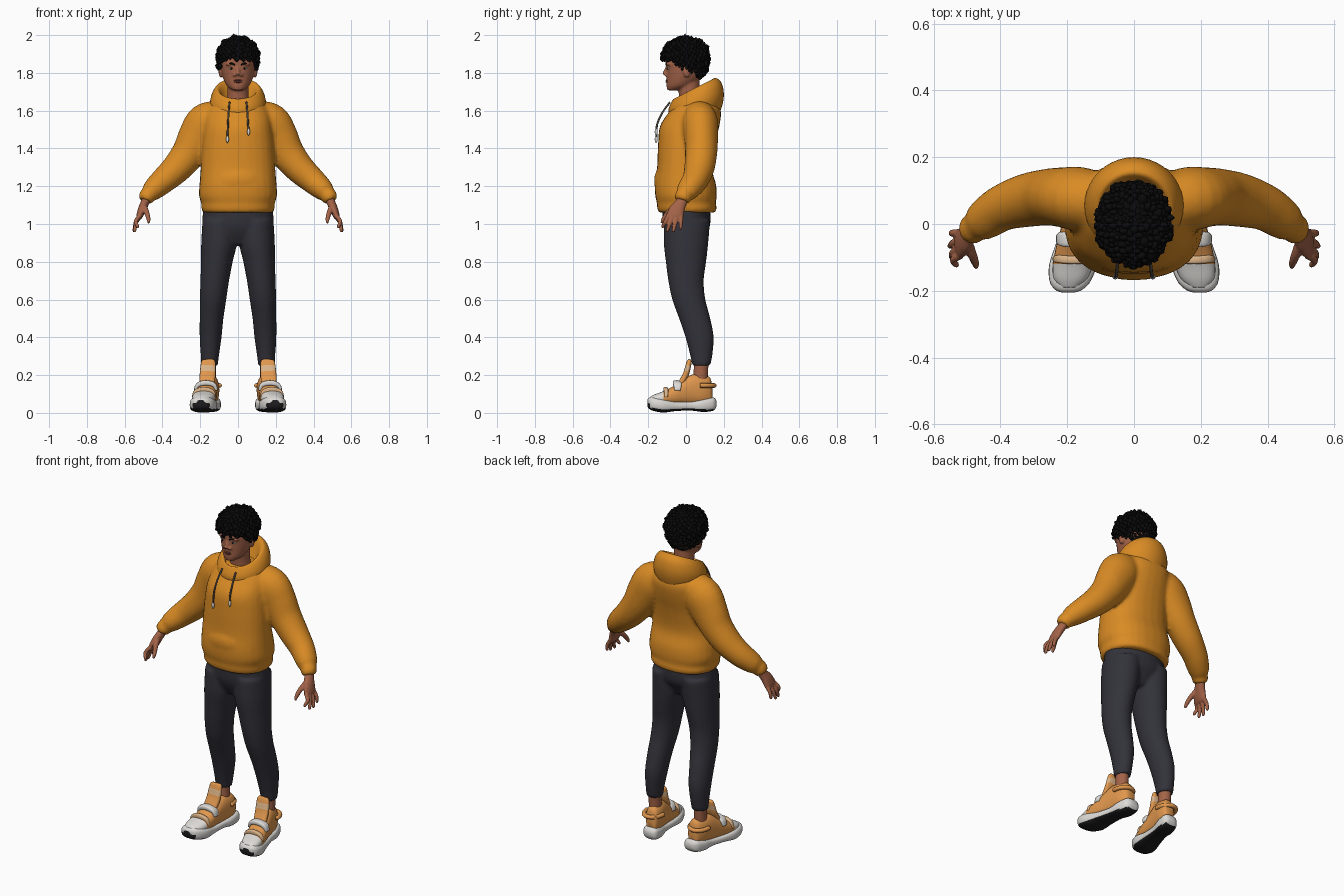
import bpy, bmesh, math, random
from mathutils import Vector, Matrix

random.seed(4)
if "Cube" in bpy.data.objects:
    bpy.data.objects.remove(bpy.data.objects["Cube"])


def material(name, r, g, b):
    m = bpy.data.materials.new(name)
    m.use_nodes = True
    m.diffuse_color = (r, g, b, 1)
    bsdf = m.node_tree.nodes["Principled BSDF"]
    bsdf.inputs["Base Color"].default_value = (r, g, b, 1)
    bsdf.inputs["Roughness"].default_value = 0.8
    return m


MUSTARD = material("mustard fabric", .70, .26, .018)
CHARCOAL = material("charcoal fabric", .032, .032, .042)
SKIN = material("brown skin", .37, .125, .065)
BLACK = material("black hair", .003, .003, .003)
WHITE = material("off white", .72, .70, .67)
ORANGE = material("shoe orange", .75, .31, .075)
RUBBER = material("black rubber", .012, .012, .014)
GREY = material("cord grey", .10, .085, .07)
LIPS = material("lip brown", .2, .055, .04)
TAN = material("tan trim", .72, .46, .25)


def catmull(a, b, c, d, t):
    return [.5 * (2*q + (r - p)*t + (2*p - 5*q + 4*r - s)*t*t + (3*q - p - 3*r + s)*t**3)
            for p, q, r, s in zip(a, b, c, d)]


def loft(bm, rings, axis=None, side=1, n=28, steps=4, power=2.0):
    """Closed skin over rings (x, y, z, half_u, half_v[, tilt])."""
    rings = [tuple(r) + (0,) * (6 - len(r)) for r in rings]
    ext = [rings[0]] + rings + [rings[-1]]
    path = [catmull(*ext[i:i + 4], k / steps) for i in range(len(rings) - 1) for k in range(steps)]
    path.append(rings[-1])
    loops = []
    for i, (x, y, z, a, b, tilt) in enumerate(path):
        if axis == "z":
            u, v = Vector((1, 0, 0)), Vector((0, 1, tilt))
        elif axis == "y":
            u, v = Vector((1, 0, 0)), Vector((0, 0, 1))
        else:
            t = Vector(path[min(i + 1, len(path) - 1)][:3]) - Vector(path[max(i - 1, 0)][:3])
            t.normalize()
            ref = Vector((0, 1, 0)) if abs(t.y) < .8 else Vector((1, 0, 0))
            u = (ref - t * ref.dot(t)).normalized()
            v = t.cross(u)
        loop = []
        for k in range(n):
            c, s = math.cos(math.tau * k / n), math.sin(math.tau * k / n)
            p = Vector((x, y, z))
            p += u * a * math.copysign(abs(c) ** (2 / power), c)
            p += v * b * math.copysign(abs(s) ** (2 / power), s)
            loop.append(bm.verts.new((p.x * side, p.y, p.z)))
        loops.append(loop)
    for l0, l1 in zip(loops, loops[1:]):
        for k in range(n):
            bm.faces.new((l0[k], l0[(k + 1) % n], l1[(k + 1) % n], l1[k]))
    bm.faces.new(loops[0])
    bm.faces.new(loops[-1])


def ball(bm, center, radii, subdiv=3, turn=Matrix()):
    m = Matrix.Translation(center) @ turn @ Matrix.Diagonal((*radii, 1))
    return bmesh.ops.create_icosphere(bm, subdivisions=subdiv, radius=1, matrix=m)["verts"]


def finish(name, bm, mats, voxel=0, smooth=0, mirror=False, rule=None):
    bmesh.ops.recalc_face_normals(bm, faces=bm.faces)
    for f in bm.faces:
        f.smooth = True
        if rule:
            f.material_index = rule(f.calc_center_median(), f.normal)
    me = bpy.data.meshes.new(name)
    bm.to_mesh(me)
    bm.free()
    for m in mats:
        me.materials.append(m)
    ob = bpy.data.objects.new(name, me)
    bpy.context.scene.collection.objects.link(ob)
    if voxel:
        mod = ob.modifiers.new("blend", "REMESH")
        mod.mode, mod.voxel_size, mod.use_smooth_shade = "VOXEL", voxel, True
    if smooth:
        mod = ob.modifiers.new("soften", "SMOOTH")
        mod.factor, mod.iterations = .5, smooth
    if mirror:
        mod = ob.modifiers.new("other side", "MIRROR")
        mod.use_mirror_merge = False
    return ob


# Hoodie body and sleeves blended into one surface
bm = bmesh.new()
loft(bm, [(0, .005, 1.06, .185, .15), (0, .005, 1.085, .195, .158), (0, .002, 1.11, .194, .156),
          (0, 0, 1.15, .207, .163), (0, -.003, 1.21, .204, .162), (0, -.008, 1.3, .197, .145),
          (0, .002, 1.42, .19, .15), (0, .02, 1.52, .18, .157), (0, .05, 1.6, .165, .135),
          (0, .055, 1.66, .12, .1)], "z", power=2.3)
ball(bm, (0, -.117, 1.23), (.125, .052, .078))
for s in (1, -1):
    loft(bm, [(.08, .065, 1.58, .08, .08), (.16, .075, 1.535, .095, .112), (.21, .08, 1.46, .09, .108),
              (.26, .08, 1.375, .085, .092), (.325, .07, 1.295, .08, .08), (.39, .05, 1.235, .07, .07),
              (.435, .022, 1.195, .064, .062), (.462, .002, 1.17, .056, .053), (.473, -.006, 1.16, .045, .043),
              (.482, -.014, 1.145, .046, .044), (.492, -.022, 1.122, .04, .037)], side=s)
finish("hoodie_body", bm, [MUSTARD], voxel=.011, smooth=4)

# Hood lying open behind the neck
bm = bmesh.new()
loft(bm, [(0, .06, 1.53, .06, .08, .1), (0, .055, 1.575, .125, .125, .15), (0, .055, 1.63, .148, .145, .3),
          (0, .05, 1.68, .14, .14, .45), (0, .045, 1.715, .118, .115, .5), (0, .04, 1.71, .1, .1, .5),
          (0, .035, 1.67, .08, .085, .4), (0, .03, 1.62, .06, .06, .3)], "z", n=40)
finish("hood", bm, [MUSTARD])

# Drawstrings with light tips
cords, tips = bmesh.new(), bmesh.new()
for s, end in ((-1, 1.46), (1, 1.5)):
    loft(cords, [(.045, -.085, 1.645, .005, .005), (.05, -.125, 1.59, .005, .005),
                 (.053, -.152, 1.53, .005, .005), (.056, -.157, end, .005, .005)], side=s, n=8)
    ball(tips, (.056 * s, -.158, end - .012), (.008, .008, .02), 2)
finish("drawstrings", cords, [GREY])
finish("drawstring_tips", tips, [WHITE])

# Trousers
bm = bmesh.new()
loft(bm, [(0, 0, 1.12, .18, .125), (0, .004, 1.0, .188, .125), (0, 0, .94, .15, .1), (0, 0, .89, .05, .07)], "z")
for s in (1, -1):
    loft(bm, [(.095, .005, 1.02, .093, .123), (.1, 0, .9, .095, .118), (.112, 0, .8, .084, .107),
              (.123, 0, .7, .076, .094), (.132, .015, .6, .07, .088), (.14, .046, .5, .063, .083),
              (.145, .072, .4, .058, .075), (.149, .081, .3, .048, .058), (.151, .081, .25, .045, .048)],
         "z", side=s)
finish("trousers", bm, [CHARCOAL], voxel=.01, smooth=4)

# Head, neck, nose and ears
bm = bmesh.new()
loft(bm, [(0, -.068, 1.708, .028, .03), (0, -.035, 1.73, .058, .068), (0, -.013, 1.77, .078, .09),
          (0, 0, 1.82, .09, .105), (0, 0, 1.87, .093, .108), (0, 0, 1.93, .085, .1), (0, 0, 1.965, .04, .05)], "z")
loft(bm, [(0, .035, 1.57, .075, .07), (0, .02, 1.67, .056, .056), (0, .01, 1.77, .058, .062)], "z")
loft(bm, [(0, -.095, 1.835, .009, .012), (0, -.108, 1.805, .011, .014), (0, -.115, 1.79, .016, .012)], "z", n=12)
for s in (1, -1):
    ball(bm, (.018 * s, -.104, 1.789), (.01, .012, .009), 2)
    ball(bm, (.092 * s, .005, 1.805), (.01, .02, .032), 2, Matrix.Rotation(s * .2, 4, "Z"))
    ball(bm, (.036 * s, -.086, 1.846), (.03, .02, .009), 2)
finish("head", bm, [SKIN], voxel=.006, smooth=2)

# Face details
eyes, iris, brows, lips = (bmesh.new() for _ in range(4))
for s in (1, -1):
    ball(eyes, (.036 * s, -.089, 1.824), (.014, .011, .006), 2)
    ball(iris, (.035 * s, -.097, 1.824), (.006, .005, .006), 2)
    loft(brows, [(.016, -.105, 1.842, .004, .004), (.036, -.103, 1.85, .005, .005),
                 (.06, -.087, 1.843, .003, .003)], side=s, n=8)
for z, h in ((1.761, .005), (1.752, .006)):
    ball(lips, (0, -.095, z), (.024, .014, h), 2)
finish("eyes", eyes, [WHITE])
finish("irises", iris, [BLACK])
finish("eyebrows", brows, [BLACK])
finish("lips", lips, [LIPS])


# Curly hair: a cap trimmed along the hairline, covered with curls
def above_hairline(p):
    return p.z > 1.812 - .5 * p.y


bm = bmesh.new()
cap = ball(bm, (0, 0, 1.88), (.105, .12, .11), 4)
bmesh.ops.delete(bm, geom=[v for v in cap if not above_hairline(v.co)], context="VERTS")
count = 420
for i in range(count):
    h = 1 - 2 * (i + .5) / count
    w, a = math.sqrt(1 - h * h), i * math.pi * (3 - math.sqrt(5))
    d = Vector((w * math.cos(a), w * math.sin(a), h))
    p = Vector((d.x * .105, d.y * .121, 1.88 + d.z * (.105 if h > 0 else .13)))
    if above_hairline(p):
        r = random.uniform(.01, .018)
        turn = Matrix.Rotation(random.uniform(0, 3), 4, random.choice("XYZ"))
        ball(bm, p + d * random.uniform(-.004, .006), (r, r * .7, r * 1.2), 1, turn)
finish("curly_hair", bm, [BLACK])

# Hands with four fingers and a thumb
bm = bmesh.new()
loft(bm, [(.475, -.005, 1.16, .03, .025), (.492, -.025, 1.115, .03, .023), (.507, -.046, 1.08, .04, .022),
          (.52, -.058, 1.045, .045, .018), (.526, -.06, 1.028, .038, .012)])
for y, tx, ty, tz in ((-.093, .532, -.122, .978), (-.071, .546, -.098, .958),
                      (-.048, .55, -.066, .957), (-.026, .546, -.028, .972)):
    mid = (.541, (y + ty) / 2, (1.04 + tz) / 2 + .006)
    loft(bm, [(.518, y, 1.045, .012, .012), (*mid, .011, .011), (tx, ty, tz + .01, .009, .009),
              (tx, ty, tz, .005, .005)], n=12)
loft(bm, [(.497, -.06, 1.09, .017, .016), (.483, -.095, 1.06, .014, .014), (.474, -.12, 1.025, .011, .011),
          (.473, -.13, 1.005, .006, .006)], n=12)
finish("hands", bm, [SKIN], voxel=.0045, smooth=2, mirror=True)

# Ankles
bm = bmesh.new()
loft(bm, [(.15, .07, .14, .036, .042), (.151, .078, .21, .034, .038), (.151, .081, .29, .036, .04)], "z")
finish("ankles", bm, [SKIN], mirror=True)


def foot_x(y):
    return .152 + (.06 - y) * .17


def foot(bm, sections, power):
    """Sections along the foot: y, half width, bottom, top."""
    loft(bm, [(foot_x(y), y, (lo + hi) / 2, w, (hi - lo) / 2) for y, w, lo, hi in sections], "y", power=power)


# Shoe soles: white midsole, dark tread and toe bumper
bm = bmesh.new()
foot(bm, [(.162, .022, .035, .062), (.145, .045, .012, .082), (.09, .054, .005, .075), (.03, .05, .012, .062),
          (-.05, .06, .01, .062), (-.12, .071, .002, .078), (-.17, .062, .01, .085),
          (-.196, .042, .022, .08), (-.205, .02, .035, .068)], 3)
finish("shoe_soles", bm, [WHITE, RUBBER], mirror=True,
       rule=lambda c, n: int(n.z < -.6 or c.z < .012 or (c.y < -.19 and c.z < .055)))

# Shoe uppers with a white toe cap
bm = bmesh.new()
foot(bm, [(.14, .02, .05, .13), (.128, .036, .045, .185), (.09, .048, .04, .2), (.04, .051, .04, .205),
          (-.01, .054, .04, .18), (-.06, .059, .04, .145), (-.12, .06, .04, .115),
          (-.165, .05, .04, .098), (-.19, .025, .05, .085)], 2.4)
finish("shoe_uppers", bm, [ORANGE, WHITE], mirror=True, rule=lambda c, n: int(c.y < -.125))

# Tongues with a tan band
bm = bmesh.new()
loft(bm, [(.166, -.03, .15, .016, .04), (.161, -.002, .2, .016, .042), (.158, .012, .25, .015, .04),
          (.157, .018, .275, .012, .035), (.157, .02, .283, .005, .025)], steps=6, power=3)
finish("shoe_tongues", bm, [ORANGE, TAN], mirror=True, rule=lambda c, n: int(.222 < c.z < .252))

# Instep pads and narrow straps following the slope of the upper
pads, straps = bmesh.new(), bmesh.new()
for bm, y, z, a, b in ((pads, -.045, .148, .022, .036), (straps, -.105, .113, .012, .01)):
    x = foot_x(y)
    loft(bm, [(x - .056, y, z - .03, a * .7, .008), (x - .042, y, z, a, .012), (x, y - .003, z + .011, a, .014),
              (x + .042, y, z, a, .012), (x + .056, y, z - .03, a * .7, .008)], power=3.5, n=20)
finish("shoe_pads", pads, [WHITE], mirror=True)
finish("shoe_straps", straps, [TAN], mirror=True)

# Heel straps wrapping behind the ankle
bm = bmesh.new()
loft(bm, [(.152 + .055 * math.cos(t), .075 + .075 * math.sin(t), .145, .012, .012)
          for t in (k * math.pi / 8 for k in range(9))], n=12)
finish("heel_straps", bm, [ORANGE], mirror=True)
